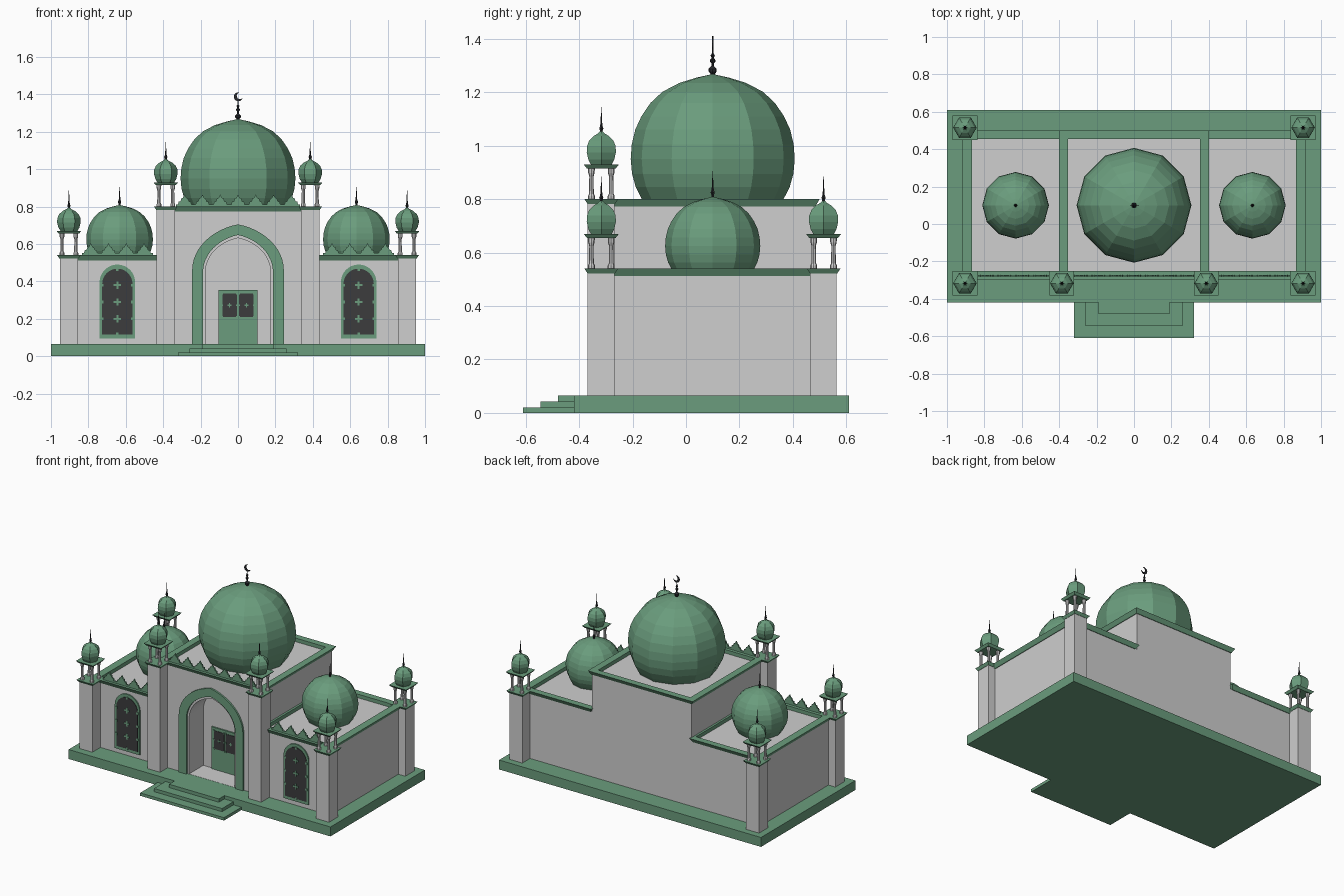
import bpy, bmesh, math

if "Cube" in bpy.data.objects:
    bpy.data.objects.remove(bpy.data.objects["Cube"])


def material(name, rgb):
    m = bpy.data.materials.new(name)
    m.diffuse_color = (*rgb, 1)
    m.use_nodes = True
    m.node_tree.nodes["Principled BSDF"].inputs["Base Color"].default_value = m.diffuse_color
    return m


GREEN = material("green", (0.145, 0.335, 0.205))
GREY = material("wall grey", (0.62, 0.62, 0.62))
DARK = material("dark glass", (0.045, 0.045, 0.048))
BLACK = material("finial black", (0.022, 0.024, 0.028))


def loft(name, loops, mat, close=False):
    """Skin a list of equal-length loops; cap the ends or close the skin."""
    bm = bmesh.new()
    rings = [[bm.verts.new(p) for p in lp] for lp in loops]
    n = len(rings[0])
    pairs = list(zip(rings, rings[1:])) + ([(rings[-1], rings[0])] if close else [])
    for a, b in pairs:
        for i in range(n):
            j = (i + 1) % n
            bm.faces.new((a[i], a[j], b[j], b[i]))
    if not close:
        bm.faces.new(rings[0][::-1])
        bm.faces.new(rings[-1])
    bmesh.ops.recalc_face_normals(bm, faces=bm.faces)
    me = bpy.data.meshes.new(name)
    bm.to_mesh(me)
    bm.free()
    me.materials.append(mat)
    ob = bpy.data.objects.new(name, me)
    bpy.context.collection.objects.link(ob)
    return ob


def rect(x0, x1, y0, y1, z, inset=0):
    i = inset
    return [(x0 + i, y0 + i, z), (x1 - i, y0 + i, z), (x1 - i, y1 - i, z), (x0 + i, y1 - i, z)]


def box(name, x0, x1, y0, y1, z0, z1, mat, flare=0):
    return loft(name, [rect(x0, x1, y0, y1, z0, flare), rect(x0, x1, y0, y1, z1)], mat)


def prism(name, pts, y0, y1, mat):
    return loft(name, [[(x, y, z) for x, z in pts] for y in (y0, y1)], mat)


def lathe(name, profile, n, x, y, z, mat, s=1):
    loops = [[(x + s * r * math.cos(2 * math.pi * i / n), y + s * r * math.sin(2 * math.pi * i / n),
               z + s * h) for i in range(n)] for r, h in profile]
    return loft(name, loops, mat)


def arch(cx, w, z0, spring, apex, point=0.3, n=12):
    """Arch outline; point > 0 gives a pointed tip."""
    pts = [(cx - w, z0), (cx + w, z0)]
    for i in range(2 * n + 1):
        t = math.pi * i / (2 * n)
        u = min(t, math.pi - t)
        h = (1 - point) * math.sin(t) + point * u / (math.pi / 2)
        pts.append((cx + w * math.cos(t), spring + (apex - spring) * h))
    return pts


def cornice(name, outer, inner, z0, z1):
    loft(name, [rect(*outer, z0, 0.016), rect(*outer, z1), rect(*inner, z1), rect(*inner, z0)],
         GREEN, close=True)


def teeth(name, x0, count, z, p=0.095):
    half = [(0.5, 0), (0.5, 0.012), (0.38, 0.012), (0.33, 0.028), (0.24, 0.028), (0.18, 0.045), (0.11, 0.045)]
    pts = [(-a, h) for a, h in half] + [(0, 0.065)] + [(a, h) for a, h in half[::-1]]
    for i in range(count):
        c = x0 + p * (i + 0.5)
        prism(name, [(c + a * p, z + h) for a, h in pts], -0.282, -0.272, GREEN)


def cross(name, x, z, y, r, t):
    box(name, x - r, x + r, y, y + 0.003, z - t, z + t, GREEN)
    box(name, x - t, x + t, y, y + 0.003, z - r, z + r, GREEN)


# plinth and entrance steps
box("plinth", -1, 1, -0.42, 0.61, 0, 0.065, GREEN)
for w, y, z0, z1 in ((0.32, -0.61, 0, 0.02), (0.26, -0.545, 0.02, 0.042), (0.19, -0.48, 0.042, 0.065)):
    box("step", -w, w, y, -0.42, z0, z1, GREEN)

# central hall with its arched niche
hall = box("central_hall", -0.38, 0.38, -0.285, 0.48, 0.065, 0.775, GREY)
cutter = prism("niche_cutter", arch(0, 0.174, 0.066, 0.45, 0.632), -0.5, -0.13, GREY)
cutter.hide_render = True
cutter.hide_set(True)
mod = hall.modifiers.new("niche", "BOOLEAN")
mod.operation, mod.object, mod.solver = "DIFFERENCE", cutter, "EXACT"
bpy.context.view_layer.objects.active = hall
bpy.ops.object.modifier_apply(modifier="niche")
bpy.data.objects.remove(cutter)
cornice("central_cornice", (-0.40, 0.40, -0.30, 0.50), (-0.352, 0.352, -0.25, 0.455), 0.772, 0.80)
teeth("central_battlement", -0.3325, 7, 0.80)

# green arch band around the niche
outer, inner = arch(0, 0.245, 0.065, 0.46, 0.705), arch(0, 0.187, 0.065, 0.45, 0.648)
outer, inner = outer[1:] + outer[:1], inner[1:] + inner[:1]
band = outer + inner[::-1]
prism("portal_band", band, -0.297, -0.284, GREEN)

# door with two dark lights
box("door", -0.105, 0.105, -0.14, -0.129, 0.065, 0.355, GREEN)
for sx in (-1, 1):
    c = sx * 0.045
    box("door_light", c - 0.039, c + 0.039, -0.143, -0.139, 0.21, 0.335, DARK)
    cross("door_light_cross", c, 0.2725, -0.145, 0.011, 0.003)
    for dx in (-0.039, 0.039):
        for z in (0.21, 0.2725, 0.335):
            box("door_light_notch", c + dx - 0.005, c + dx + 0.005, -0.145, -0.139, z - 0.005, z + 0.005, GREEN)

# onion-shaped dome profile, radius and height above its cornice
DOME = [(0.245, -0.035), (0.265, 0), (0.288, 0.045), (0.302, 0.095), (0.307, 0.15), (0.303, 0.205),
        (0.29, 0.26), (0.267, 0.31), (0.233, 0.36), (0.188, 0.402), (0.125, 0.435), (0.06, 0.455), (0.006, 0.467)]
SPIKE = [(0.006, -0.01), (0.006, 0.012), (0.009, 0.02), (0.005, 0.03), (0.003, 0.05), (0.001, 0.10)]
lathe("main_dome", DOME, 12, 0, 0.10, 0.80, GREEN)

# main finial with crescent
lathe("main_finial", [(0.018, 0), (0.008, 0.01), (0.015, 0.02), (0.015, 0.03), (0.005, 0.04), (0.005, 0.05),
                      (0.010, 0.057), (0.010, 0.063), (0.004, 0.07), (0.008, 0.08), (0.003, 0.088),
                      (0.002, 0.108)], 8, 0, 0.10, 1.258, BLACK)
R, D, A0 = 0.024, 0.010, math.radians(30)
tip = math.radians(40)
r2 = math.hypot(R * math.cos(tip) - D, R * math.sin(tip))
tip2 = math.atan2(R * math.sin(tip), R * math.cos(tip) - D)
moon = []
for rad, a, off in ((R, tip, 0), (r2, tip2, D)):
    arc = [A0 + a + (2 * math.pi - 2 * a) * i / 16 for i in range(17)]
    arc = arc if off == 0 else arc[-2:0:-1]
    moon += [(0.002 + off * math.cos(A0) + rad * math.cos(t), 1.387 + off * math.sin(A0) + rad * math.sin(t))
             for t in arc]
prism("crescent", moon, 0.098, 0.102, BLACK)


def tower(x, y, top):
    """Square pier carrying an open four-column turret with a six-sided dome."""
    box("pier", x - 0.049, x + 0.049, y - 0.051, y + 0.049, 0.065, top - 0.015, GREY)
    box("pier_cap", x - 0.063, x + 0.063, y - 0.063, y + 0.063, top - 0.018, top, GREEN, 0.012)
    col = [(0.013, 0), (0.013, 0.012), (0.009, 0.02), (0.008, 0.085), (0.012, 0.098), (0.013, 0.118)]
    for dx in (-0.037, 0.037):
        for dy in (-0.037, 0.037):
            lathe("turret_column", col, 8, x + dx, y + dy, top, GREY)
    box("turret_slab", x - 0.066, x + 0.066, y - 0.066, y + 0.066, top + 0.115, top + 0.13, GREEN, 0.012)
    lathe("turret_dome", [(0.044, 0.128), (0.056, 0.148), (0.063, 0.175), (0.062, 0.198), (0.052, 0.22),
                          (0.032, 0.237), (0.014, 0.246), (0.004, 0.256)], 6, x, y, top, GREEN)
    lathe("turret_finial", SPIKE, 6, x, y, top + 0.245, BLACK)


for sx in (-1, 1):
    # side wing walls, cornice and battlement
    xs = sorted((sx * 0.37, sx * 0.90))
    box("wing", *xs, -0.28, 0.48, 0.065, 0.515, GREY)
    cornice("wing_cornice", (*sorted((sx * 0.375, sx * 0.92)), -0.30, 0.50),
            (*sorted((sx * 0.395, sx * 0.867)), -0.25, 0.455), 0.512, 0.54)
    teeth("wing_battlement", sx * 0.645 - 0.19, 4, 0.54)
    # wing dome
    lathe("wing_dome", DOME, 12, sx * 0.633, 0.10, 0.537, GREEN, 0.58)
    lathe("wing_dome_finial", SPIKE, 6, sx * 0.633, 0.10, 0.805, BLACK)
    # arched window with lattice crosses and edge notches
    c = sx * 0.645
    prism("window_frame", arch(c, 0.095, 0.095, 0.395, 0.49, 0), -0.288, -0.279, GREEN)
    prism("window_glass", arch(c, 0.081, 0.115, 0.385, 0.468, 0), -0.291, -0.287, DARK)
    for z in (0.2, 0.29, 0.38):
        cross("window_cross", c, z, -0.294, 0.02, 0.005)
        for dx in (-0.081, 0.081):
            box("window_notch", c + dx - 0.008, c + dx + 0.008, -0.293, -0.287, z - 0.007, z + 0.007, GREEN)
    for z in (0.118, 0.464):
        box("window_notch", c - 0.006, c + 0.006, -0.293, -0.287, z - 0.008, z + 0.008, GREEN)
    # towers
    tower(sx * 0.386, -0.317, 0.80)
    tower(sx * 0.904, -0.317, 0.54)
    tower(sx * 0.904, 0.515, 0.54)
